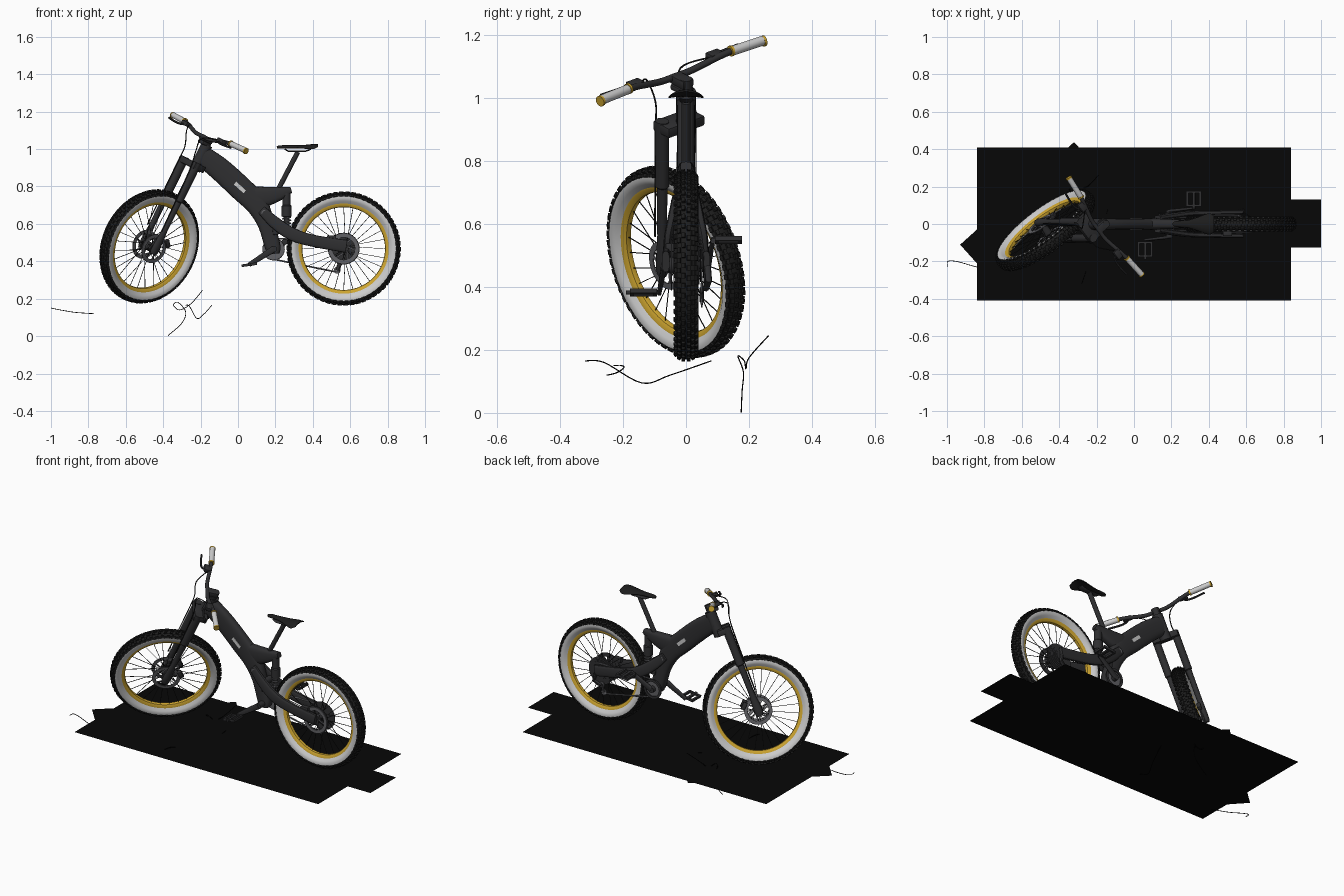
import bpy, bmesh, math
from mathutils import Vector, Matrix

if "Cube" in bpy.data.objects:
    bpy.data.objects.remove(bpy.data.objects["Cube"])

I = Matrix.Identity(4)
T = Matrix.Translation
def R(deg, ax): return Matrix.Rotation(math.radians(deg), 4, ax)

def colour(name, rgb):
    m = bpy.data.materials.new(name)
    m.diffuse_color = (*rgb, 1)
    m.use_nodes = True
    m.node_tree.nodes["Principled BSDF"].inputs["Base Color"].default_value = m.diffuse_color
    return m
FRAME = colour("frame_grey", (.028, .028, .03))
RUBBER = colour("rubber", (.012, .012, .012))
WHITE = colour("sidewall_white", (.6, .6, .6))
GOLD = colour("gold", (.62, .38, .03))
STEEL = colour("steel", (.12, .12, .13))
BLACK = colour("black", (.002, .002, .002))

def finish(name, bm, mat, M=I):
    bmesh.ops.recalc_face_normals(bm, faces=bm.faces[:])
    me = bpy.data.meshes.new(name)
    bm.to_mesh(me)
    bm.free()
    me.materials.append(mat)
    me.transform(M)
    ob = bpy.data.objects.new(name, me)
    bpy.context.collection.objects.link(ob)
    return ob

def skin(name, rings, mat, M, closed):
    bm = bmesh.new()
    vs = [[bm.verts.new(p) for p in r] for r in rings]
    n = len(vs[0])
    for i in range(len(vs) if closed else len(vs) - 1):
        a, b = vs[i], vs[(i + 1) % len(vs)]
        for j in range(n):
            bm.faces.new((a[j], a[(j + 1) % n], b[(j + 1) % n], b[j]))
    if not closed:
        bm.faces.new(vs[0])
        bm.faces.new(vs[-1])
    return finish(name, bm, mat, M)

def lathe(name, prof, c, mat, M=I, n=72):
    """Revolve a closed (radius, y) profile about the y axis through c."""
    rings = []
    for i in range(n):
        a = 2 * math.pi * i / n
        rings.append([(c[0] + r * math.cos(a), c[1] + y, c[2] + r * math.sin(a)) for r, y in prof])
    return skin(name, rings, mat, M, True)

def sweep(name, pts, size, mat, M=I, n=12, k=2, sub=1):
    """Superellipse section along a path; size is a radius or (half width, half height) list."""
    if not isinstance(size, list):
        size = [(size, size)] * len(pts)
    rows = [Vector((*p, *s)) for p, s in zip(pts, size)]
    if sub > 1:
        out = []
        for i in range(len(rows) - 1):
            a, b, c, d = rows[max(i - 1, 0)], rows[i], rows[i + 1], rows[min(i + 2, len(rows) - 1)]
            for j in range(sub):
                t = j / sub
                out.append(.5 * (2 * b + (c - a) * t + (2 * a - 5 * b + 4 * c - d) * t * t + (3 * b - a - 3 * c + d) * t ** 3))
        rows = out + [rows[-1]]
    P = [Vector(r[:3]) for r in rows]
    ref = Vector((1, 0, 0)) if abs((P[-1] - P[0]).normalized().y) > .7 else Vector((0, 1, 0))
    rings = []
    for i, p in enumerate(P):
        t = (P[min(i + 1, len(P) - 1)] - P[max(i - 1, 0)]).normalized()
        side = (ref - t * t.dot(ref)).normalized()
        up = t.cross(side)
        ring = []
        for j in range(n):
            a = 2 * math.pi * j / n
            c, s = math.cos(a), math.sin(a)
            ring.append(p + side * rows[i][3] * math.copysign(abs(c) ** (2 / k), c) + up * rows[i][4] * math.copysign(abs(s) ** (2 / k), s))
        rings.append(ring)
    return skin(name, rings, mat, M, False)

def boxes(name, items, mat, M=I, bevel=0):
    """Many boxes in one mesh: items are (matrix, size)."""
    bm = bmesh.new()
    for m, s in items:
        bmesh.ops.create_cube(bm, size=1, matrix=m @ Matrix.Diagonal((*s, 1)))
    if bevel:
        bmesh.ops.bevel(bm, geom=bm.edges[:], offset=bevel, segments=2, affect='EDGES', profile=.5)
    return finish(name, bm, mat, M)

def rotor(name, c, y, M=I, r=.08):
    c = (c[0], y, c[2])
    lathe(name, [(r, -.002), (r, .002), (r - .02, .002), (r - .02, -.002)], c, STEEL, M, 48)
    boxes(name + "_arms", [(T(c) @ R(60 * i, 'Y') @ T((.042, 0, 0)) @ R(25, 'Y'), (.05, .004, .008)) for i in range(6)], STEEL, M)
    sweep(name + "_carrier", [(c[0], y - .006, c[2]), (c[0], y + .006, c[2])], .026, FRAME, M, 24)

def wheel(pre, c, R0, M=I):
    lathe(pre + "_tyre", [(R0 - .028, -.034), (R0 - .016, -.028), (R0 - .009, -.014), (R0 - .007, 0), (R0 - .009, .014),
          (R0 - .016, .028), (R0 - .028, .034), (R0 - .034, .02), (R0 - .034, -.02)], c, RUBBER, M)
    for s, tag in ((-1, "left"), (1, "right")):
        lathe(f"{pre}_sidewall_{tag}", [(R0 - .026, s * .034), (R0 - .038, s * .035), (R0 - .05, s * .029), (R0 - .064, s * .018),
              (R0 - .064, s * .012), (R0 - .03, s * .02)], c, WHITE, M)
    r = R0 - .06
    lathe(pre + "_rim", [(r, -.018), (r - .008, -.018), (r - .022, -.009), (r - .024, 0), (r - .022, .009), (r - .008, .018), (r, .018)], c, GOLD, M)
    # tread knobs: paired rows, staggered
    kn = []
    N = 58
    for i in range(N):
        for y, d, st, tilt in ((.008, .006, 0, 6), (.021, .011, .5, 30), (.032, .021, 0, 62)):
            for s in (-1, 1):
                a = 360 * (i + st + (.25 if s > 0 else 0)) / N
                kn.append((T(c) @ R(a, 'Y') @ T((R0 - d, s * y, 0)) @ R(s * tilt, 'Z'), (.012, .011, .016)))
    boxes(pre + "_tread_knobs", kn, RUBBER, M)
    # hub and crossed spokes
    sweep(pre + "_hub", [(c[0], y, c[2]) for y in (-.05, -.03, -.028, .028, .03, .05)],
          [(q, q) for q in (.012, .012, .024, .024, .012, .012)], FRAME, M, 20)
    sp = []
    for i in range(28):
        s = 1 if i % 2 else -1
        a, b = 2 * math.pi * i / 28, 2 * math.pi * (i + (2 if i % 4 < 2 else -2)) / 28
        p = Vector((.022 * math.cos(b), s * .026, .022 * math.sin(b)))
        q = Vector(((r - .02) * math.cos(a), 0, (r - .02) * math.sin(a)))
        d = q - p
        sp.append((T(Vector(c) + (p + q) / 2) @ d.to_track_quat('X', 'Z').to_matrix().to_4x4(), (d.length, .0025, .0025)))
    boxes(pre + "_spokes", sp, RUBBER, M)

# wheels: the front assembly lives in a tilted, turned steering frame
S = T((-.44, 0, .463)) @ R(26, 'Y') @ R(40, 'Z')
FC, RC = (-.05, 0, 0), (.565, 0, .468)
wheel("front_wheel", FC, .315, S)
wheel("rear_wheel", RC, .305)
for y in (-.042, .042):
    rotor("front_rotor", FC, y, S)
rotor("rear_rotor", RC, -.046)

# fork, crown, steerer, stem and handlebar
boxes("fork_crown", [(T((-.035, 0, .495)), (.08, .15, .035)), (T((-.02, 0, .625)), (.06, .05, .02))], FRAME, S, .006)
sweep("steerer", [(0, 0, .47), (0, 0, .665)], .02, FRAME, S, 20)
boxes("stem", [(T((-.022, 0, .65)), (.07, .045, .03))], FRAME, S, .006)
sweep("handlebar", [(-.02, -.335, .687), (-.032, -.2, .683), (-.05, -.07, .656), (-.05, 0, .655), (-.05, .07, .656), (-.032, .2, .683), (-.02, .335, .687)],
      .011, FRAME, S, 14, 2, 4)
for s, tag in ((-1, "left"), (1, "right")):
    sweep("fork_leg_" + tag, [(-.05, s * .057, z) for z in (-.03, -.015, .02, .1, .11, .28, .285, .515)],
          [(.012, .016), (.015, .024), (.016, .024), (.015, .017), (.015, .016), (.016, .018), (.021, .023), (.021, .024)], FRAME, S, 18)
    sweep("grip_" + tag, [(-.03, s * .215, .684), (-.02, s * .335, .687)], .0155, WHITE, S, 18)
    for a in (.209, .333):
        sweep("grip_collar_" + tag, [(-.031 + (a - .209) * .09, s * a, .685), (-.03 + (a - .209) * .09, s * (a + .008), .685)], .0175, GOLD, S, 18)
    sweep("brake_lever_" + tag, [(-.04, s * .165, .68), (-.075, s * .17, .665), (-.085, s * .21, .66), (-.08, s * .285, .665)], .006, FRAME, S, 8, 2, 4)
    boxes("brake_master_" + tag, [(T((-.055, s * .165, .675)), (.035, .05, .024))], FRAME, S, .004)
    sweep("brake_hose_" + tag, [(-.055, s * .14, .675), (-.11, s * .07, .64), (-.09, s * .05, .56), (-.08, s * .06, .45), (-.074, s * .066, .1)], .003, RUBBER, S, 6, 2, 6)
    boxes("front_caliper_" + tag, [(T((.015, s * .046, .055)) @ R(45, 'Y'), (.045, .024, .025))], FRAME, S, .004)

# frame: head tube, main spar bending down to the cranks, rear seat wing
sweep("head_tube", [(-.232, 0, .888), (-.166, 0, 1.023)], .031, FRAME, I, 24)
sweep("main_spar", [(-.20, 0, .97), (-.1, 0, .895), (.02, 0, .785), (.1, 0, .705), (.15, 0, .6), (.185, 0, .48), (.19, 0, .44)],
      [(.03, .055), (.029, .062), (.029, .064), (.031, .06), (.03, .045), (.032, .042), (.03, .03)], FRAME, I, 24, 3, 6)
sweep("seat_wing", [(.03, 0, .78), (.11, 0, .745), (.2, 0, .757), (.285, 0, .782)],
      [(.025, .03), (.029, .055), (.026, .042), (.018, .016)], FRAME, I, 20, 3, 5)
boxes("spar_panel", [(T((.01, s * .029, .795)) @ R(42, 'Y'), (.07, .005, .02)) for s in (-1, 1)], WHITE)
for s, tag in ((-1, "left"), (1, "right")):
    sweep("swingarm_" + tag, [(.125, s * .034, .675), (.2, s * .045, .605), (.29, s * .056, .545), (.4, s * .06, .51), (.58, s * .064, .48)],
          [(.011, .024), (.014, .032), (.014, .034), (.013, .032), (.012, .034)], FRAME, I, 16, 3, 6)
    boxes("shock_link_" + tag, [(T((.235, s * .034, .565)) @ R(-8, 'Y'), (.1, .01, .035))], FRAME, I, .004)
sweep("swingarm_bridge", [(.2, -.045, .6), (.2, .045, .6)], .02, FRAME)
sweep("pivot_bolt", [(.14, -.047, .66), (.14, .047, .66)], .015, STEEL)

# rear shock with its coil
sweep("shock_body", [(.26, 0, z) for z in (.765, .70, .695, .64, .635, .55)], [(q, q) for q in (.022, .022, .027, .027, .015, .015)], FRAME, I, 20)
sweep("shock_coil", [(.26 + .021 * math.cos(i * .7), .021 * math.sin(i * .7), .555 + i * .0018) for i in range(50)], .004, STEEL, I, 6)

# seat post and saddle
sweep("seat_post", [(.205, 0, .765), (.32, 0, .985)], .0135, FRAME, I, 18)
sweep("saddle_rails", [(.25, 0, 1.0), (.27, 0, .988), (.36, 0, .988), (.39, 0, 1.0)], [(.02, .004)] * 4, FRAME)
saddle = sweep("saddle", [(.208, 0, 1.008), (.225, 0, 1.011), (.29, 0, 1.012), (.35, 0, 1.014), (.4, 0, 1.02), (.427, 0, 1.023)],
               [(.006, .006), (.016, .009), (.021, .009), (.04, .008), (.057, .007), (.045, .003)], RUBBER, I, 20, 2.4, 4)
for v in saddle.data.vertices:
    v.co.z -= 6 * v.co.y ** 2

# cranks, pedals and chainring
BB = Vector((.19, 0, .465))
sweep("crank_axle", [(.19, -.075, .465), (.19, .075, .465)], .018, FRAME, I, 20)
for s, tag in ((-1, "left"), (1, "right")):
    e = BB + Vector((s * .13, s * .085, s * .083))
    sweep("crank_arm_" + tag, [BB + Vector((0, s * .07, 0)), e], [(.009, .018), (.007, .012)], FRAME, I, 14, 3)
    boxes("pedal_" + tag, [(T((e.x, s * .135, e.z)) @ R(-8, 'Y') @ T(p), d) for p, d in (((-.035, 0, 0), (.012, .085, .014)),
          ((.035, 0, 0), (.012, .085, .014)), ((0, -.037, 0), (.07, .01, .014)), ((0, .037, 0), (.07, .01, .014)), ((0, -.01, 0), (.014, .09, .012)))], FRAME)
lathe("chainring", [(.056, -.003), (.056, .003), (.018, .003), (.018, -.003)], (.19, .05, .465), STEEL, I, 36)
lathe("chain_guide", [(.06, -.003), (.06, .003), (.045, .003), (.045, -.003)], (.19, .058, .465), FRAME, I, 36)

# cassette, derailleur and chain
for i in range(7):
    q = .085 - i * .008
    lathe("cassette_cog", [(q, -.0015), (q, .0015), (.015, .0015), (.015, -.0015)], (.565, .028 + i * .0045, .468), FRAME, I, 32)
lathe("rear_hub_guard", [(.085, -.002), (.085, .002), (.06, .002), (.06, -.002)], (.565, -.038, .468), FRAME, I, 40)
J = [(.545, .05, .395), (.53, .05, .352)]
for j in J:
    lathe("jockey_wheel", [(.018, -.003), (.018, .003), (.004, .003), (.004, -.003)], j, STEEL, I, 16)
sweep("derailleur_cage", J, [(.007, .01)] * 2, FRAME, I, 8)
sweep("derailleur_arm", [(.575, .068, .465), (.585, .072, .42), (.545, .062, .395)], .011, FRAME, I, 10)
sweep("chain_upper", [(.195, .05, .52), (.565, .046, .52)], [(.004, .005)] * 2, STEEL, I, 6)
sweep("chain_lower", [(.195, .05, .41), (.515, .05, .345), (.545, .05, .35)], [(.004, .005)] * 3, STEEL, I, 6)
boxes("rear_caliper", [(T((.5, -.05, .525)), (.05, .03, .028))], FRAME, I, .004)

# flat ground patches below the wheels
def patch(name, x, y, z, w, d, deg=0):
    bm = bmesh.new()
    bmesh.ops.create_grid(bm, x_segments=1, y_segments=1, size=.5)
    finish(name, bm, BLACK, T((x, y, z)) @ R(deg, 'Z') @ Matrix.Diagonal((w, d, 1, 1)))
patch("ground_patch", 0, 0, .157, 1.68, .82)
patch("rear_wheel_patch", .57, .003, .16, .86, .255)
patch("front_wheel_patch", -.538, .067, .16, .82, .26, 42)

# loose wire strands near the ground
for pts in ([(-.998, -.23, .15), (-.995, -.2, .149), (-.95, -.2, .14), (-.87, -.222, .127), (-.77, -.25, .12)],
            [(-.375, .175, .002), (-.3, .178, .07), (-.28, .182, .13), (-.32, .165, .18), (-.345, .185, .165), (-.31, .19, .14),
             (-.25, .2, .175), (-.19, .262, .245)],
            [(-.28, -.32, .165), (-.26, -.26, .16), (-.22, -.14, .095), (-.18, -.05, .12), (-.14, .08, .165)]):
    sweep("loose_wire", pts, .002, BLACK, I, 5, 2, 6)

# smooth shading with sharp edges kept
bpy.ops.object.select_all(action='SELECT')
bpy.context.view_layer.objects.active = saddle
bpy.ops.object.shade_smooth_by_angle(angle=math.radians(35))
